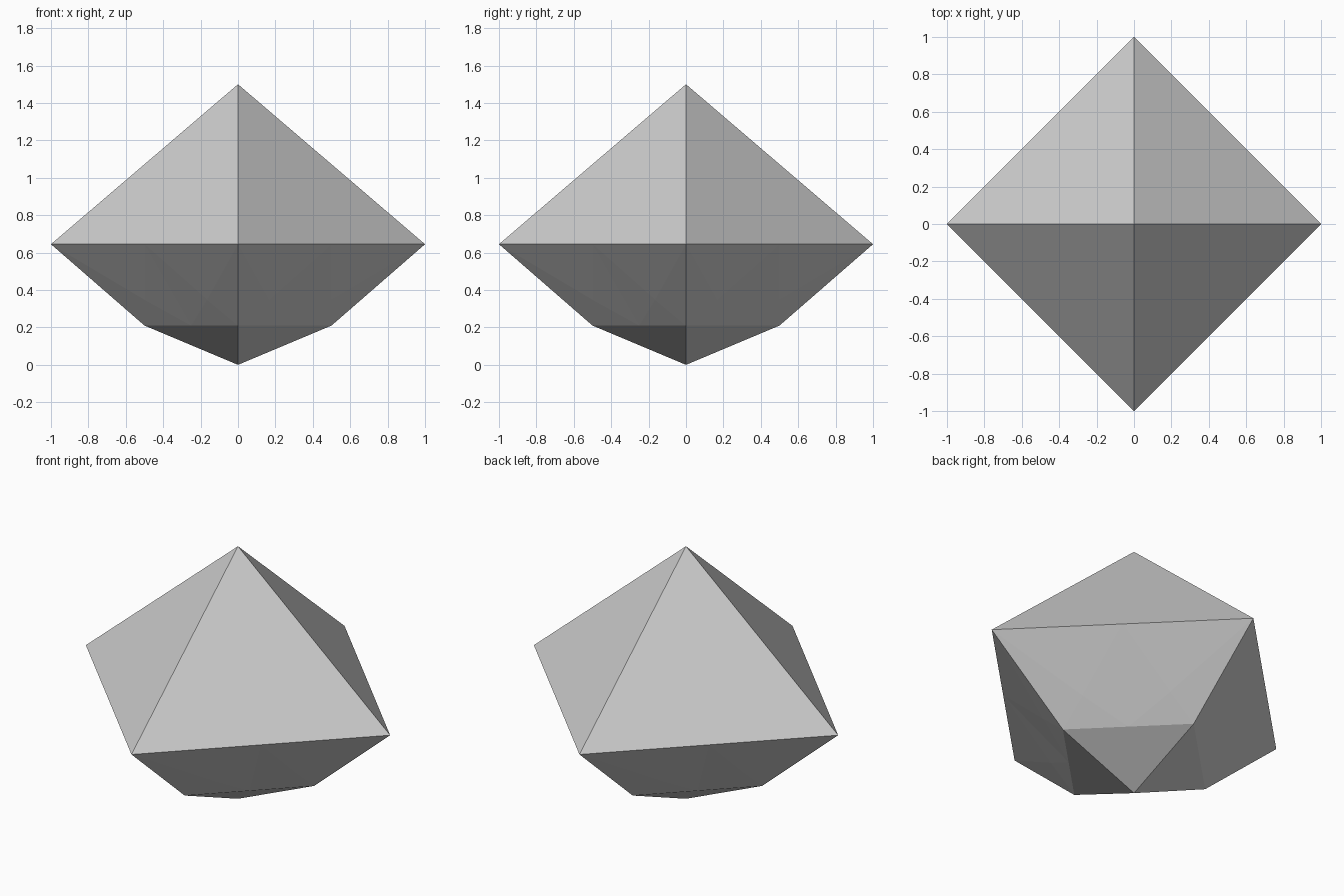
import bpy, bmesh
from mathutils import Vector, Matrix
from math import pi

if "Cube" in bpy.data.objects:
    bpy.data.objects.remove(bpy.data.objects["Cube"])

TOP, MID, LOW = 1.5, 0.645, 0.21

# One quarter of the gem: flat crown facet plus a faceted, blunted underside
half_points = {
    "apex": (0, 0, TOP), "tip": (0, 0, 0),
    "corner": (1, 0, MID), "girdle": (0.5, 0.5, MID),
    "edge": (0.5, 0, LOW), "centre": (0.25, 0.25, LOW),
    "facet": (0.5, 0.165, 0.348),
}
half_faces = [
    ("apex", "corner", "girdle"),
    ("corner", "edge", "facet"),
    ("corner", "facet", "girdle"),
    ("girdle", "facet", "centre"),
    ("facet", "edge", "centre"),
    ("edge", "tip", "centre"),
]

bm = bmesh.new()
for quarter in range(4):
    turn = Matrix.Rotation(quarter * pi / 2, 3, 'Z')
    for mirrored in (False, True):
        for face in half_faces:
            pts = [Vector(half_points[n]) for n in face]
            if mirrored:
                pts = [Vector((p.y, p.x, p.z)) for p in pts]
            bm.faces.new([bm.verts.new(turn @ p) for p in pts])

# Weld the eight slices into one closed stone
bmesh.ops.remove_doubles(bm, verts=bm.verts[:], dist=1e-4)
bmesh.ops.recalc_face_normals(bm, faces=bm.faces[:])
mesh = bpy.data.meshes.new("gem")
bm.to_mesh(mesh)
bm.free()
gem = bpy.data.objects.new("gem", mesh)
bpy.context.collection.objects.link(gem)
